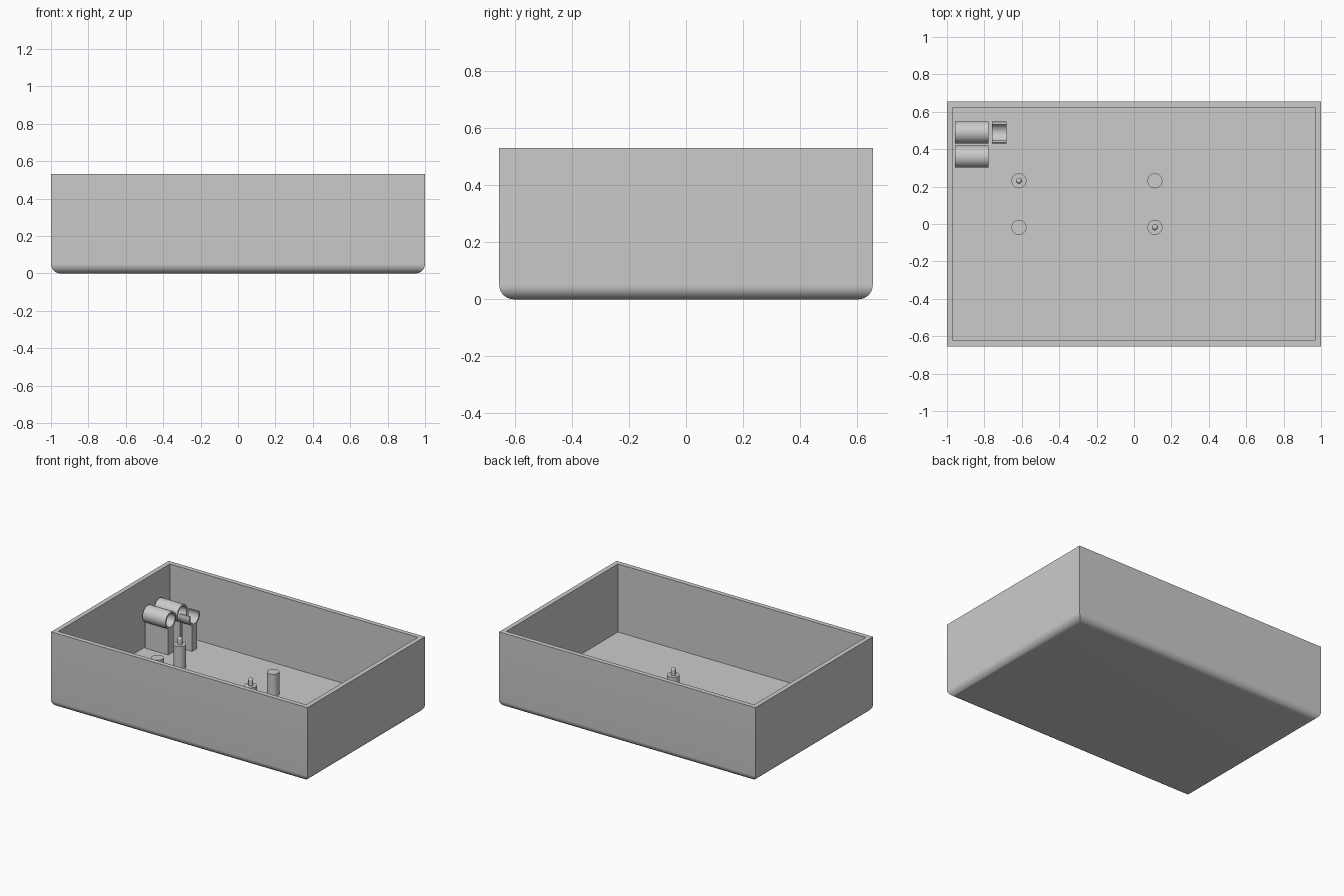
import bpy, bmesh, math

if "Cube" in bpy.data.objects:
    bpy.data.objects.remove(bpy.data.objects["Cube"])

grey = bpy.data.materials.new("plain_grey")
grey.diffuse_color = (0.6, 0.6, 0.6, 1)
grey.use_nodes = True
grey.node_tree.nodes["Principled BSDF"].inputs["Base Color"].default_value = grey.diffuse_color

FLOOR = 0.05          # height of the inside floor
TUBE_Z = 0.284        # height of the tube axes
R_OUT, R_IN = 0.059, 0.047


def finish(bm, name):
    """Turn a bmesh into a smooth-by-angle object."""
    bmesh.ops.recalc_face_normals(bm, faces=bm.faces)
    me = bpy.data.meshes.new(name)
    bm.to_mesh(me)
    bm.free()
    me.materials.append(grey)
    ob = bpy.data.objects.new(name, me)
    bpy.context.collection.objects.link(ob)
    bpy.ops.object.select_all(action='DESELECT')
    bpy.context.view_layer.objects.active = ob
    ob.select_set(True)
    bpy.ops.object.shade_smooth_by_angle(angle=math.radians(30))
    return ob


def box(name, x0, x1, y0, y1, z0, z1):
    bm = bmesh.new()
    bmesh.ops.create_cube(bm, size=1)
    for v in bm.verts:
        v.co = (x1 if v.co.x > 0 else x0, y1 if v.co.y > 0 else y0, z1 if v.co.z > 0 else z0)
    return finish(bm, name)


def lathe(name, x, y, profile, n=40):
    """Spin an (r, z) profile, starting and ending on the axis."""
    bm = bmesh.new()
    vs = [bm.verts.new((x + r, y, z)) for r, z in profile]
    es = [bm.edges.new(p) for p in zip(vs, vs[1:])]
    bmesh.ops.spin(bm, geom=vs + es, cent=(x, y, 0), axis=(0, 0, 1), angle=math.tau, steps=n)
    bmesh.ops.remove_doubles(bm, verts=bm.verts, dist=1e-5)
    return finish(bm, name)


def ring(name, x0, x1, y, cut=None, n=48):
    """Tube along x; with cut set, the part above that height over the axis is open."""
    bm = bmesh.new()
    sections = []
    for i in range(n + (cut is not None)):
        pts = []
        for r in (R_OUT, R_IN):
            if cut is None:
                a = math.tau * i / n
            else:
                start = math.asin(cut / r)
                a = start - (math.pi + 2 * start) * i / n
            pts += [(x, y + r * math.cos(a), TUBE_Z + r * math.sin(a)) for x in (x0, x1)]
        o0, o1, i0, i1 = [bm.verts.new(p) for p in pts]
        sections.append((o0, o1, i1, i0))
    pairs = list(zip(sections, sections[1:]))
    if cut is None:
        pairs.append((sections[-1], sections[0]))
    else:
        bm.faces.new(sections[0])
        bm.faces.new(sections[-1])
    for a, b in pairs:
        for k in range(4):
            m = (k + 1) % 4
            bm.faces.new((a[k], a[m], b[m], b[k]))
    return finish(bm, name)


# Case: open tray with rounded bottom edges
bm = bmesh.new()
bmesh.ops.create_cube(bm, size=1)
for v in bm.verts:
    v.co = (v.co.x * 2, v.co.y * 1.31, 0.53 if v.co.z > 0 else 0)
top = max(bm.faces, key=lambda f: f.calc_center_median().z)
bmesh.ops.inset_region(bm, faces=[top], thickness=0.047)
cavity = bmesh.ops.extrude_face_region(bm, geom=[top])
for v in cavity["geom"]:
    if isinstance(v, bmesh.types.BMVert):
        v.co.z = FLOOR
if top.is_valid:
    bm.faces.remove(top)
bottom = [e for e in bm.edges if all(v.co.z < 0.001 for v in e.verts)]
bmesh.ops.bevel(bm, geom=bottom, offset=0.05, segments=10, profile=0.5, affect='EDGES')
case = finish(bm, "case")

# Two round openings through the left wall
tube_ys = (0.49, 0.36)
for y in tube_ys:
    bm = bmesh.new()
    bmesh.ops.create_cone(bm, cap_ends=True, segments=48, radius1=R_IN, radius2=R_IN, depth=0.2)
    for v in bm.verts:
        v.co = (v.co.z - 0.98, y + v.co.x, TUBE_Z + v.co.y)
    cutter = finish(bm, "hole_cutter")
    cutter.hide_render = True
    mod = case.modifiers.new("hole", 'BOOLEAN')
    mod.operation, mod.solver, mod.object = 'DIFFERENCE', 'EXACT', cutter
    bpy.context.view_layer.objects.active = case
    bpy.ops.object.modifier_apply(modifier=mod.name)
    bpy.data.objects.remove(cutter)

# Tubes behind the openings, each on a support block
for i, y in enumerate(tube_ys, 1):
    ring(f"tube_{i}", -0.956, -0.777, y)
    box(f"tube_support_{i}", -0.956, -0.777, y - 0.029, y + 0.029, FLOOR, TUBE_Z - 0.05)

# Open cradle in line with the rear tube
ring("cradle", -0.76, -0.682, tube_ys[0], cut=0.02)
box("cradle_support", -0.76, -0.682, tube_ys[0] - 0.029, tube_ys[0] + 0.029, FLOOR, TUBE_Z - 0.05)

# Four mounting posts, two of them with round-tipped pins
for x in (-0.615, 0.112):
    for y in (0.231, -0.018):
        lathe("mounting_post", x, y, [(0, FLOOR), (0.04, FLOOR), (0.04, 0.208), (0, 0.208)])
        if (x < 0) == (y > 0):
            dome = [(0.016 * math.cos(a), 0.245 + 0.016 * math.sin(a))
                    for a in (math.pi / 2 * k / 6 for k in range(6))]
            lathe("locating_pin", x, y, [(0, 0.205), (0.016, 0.205)] + dome + [(0, 0.261)], 24)
